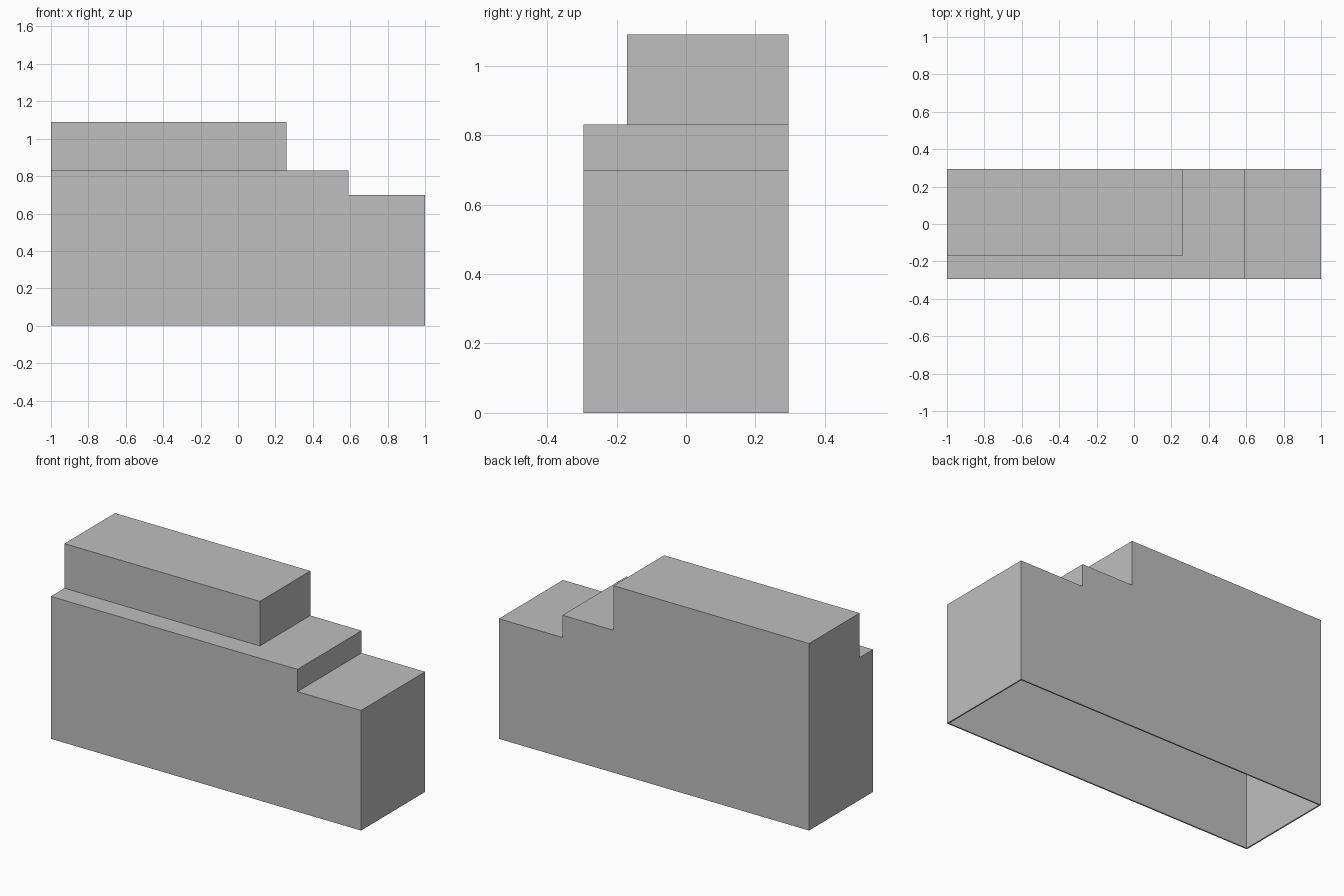
import bpy
import bmesh

if "Cube" in bpy.data.objects:
    bpy.data.objects.remove(bpy.data.objects["Cube"], do_unlink=True)

HALF_DEPTH = 0.295
TIERS = {"low": 0.70, "middle": 0.83, "top": 1.09}
STEP_X, TOWER_X, TOWER_Y = 0.59, 0.26, -0.17
WALL = 0.008

# Plain grey for the whole building
grey = bpy.data.materials.new("plain grey")
grey.use_nodes = True
colour = (0.52, 0.52, 0.52, 1)
grey.diffuse_color = colour
grey.node_tree.nodes["Principled BSDF"].inputs["Base Color"].default_value = colour

# Stepped front profile, pushed back to full depth
bm = bmesh.new()
profile = [(-1, 0), (1, 0), (1, TIERS["low"]), (STEP_X, TIERS["low"]),
           (STEP_X, TIERS["middle"]), (-1, TIERS["middle"])]
front = bm.faces.new([bm.verts.new((x, -HALF_DEPTH, z)) for x, z in profile])
pushed = bmesh.ops.extrude_face_region(bm, geom=[front], use_keep_orig=True)["geom"]
bmesh.ops.translate(bm, vec=(0, 2 * HALF_DEPTH, 0),
                    verts=[v for v in pushed if isinstance(v, bmesh.types.BMVert)])
bmesh.ops.recalc_face_normals(bm, faces=bm.faces)

# Cut the footprint of the upper storey and raise it
for point, normal in (((TOWER_X, 0, 0), (1, 0, 0)), ((0, TOWER_Y, 0), (0, 1, 0))):
    bmesh.ops.bisect_plane(bm, geom=bm.verts[:] + bm.edges[:] + bm.faces[:],
                           plane_co=point, plane_no=normal)
footprint = []
for face in bm.faces:
    c = face.calc_center_median()
    if face.normal.z > 0.9 and c.z > 0.8 and c.x < TOWER_X and c.y > TOWER_Y:
        footprint.append(face)
raised = bmesh.ops.extrude_discrete_faces(bm, faces=footprint)["faces"]
bmesh.ops.translate(bm, vec=(0, 0, TIERS["top"] - TIERS["middle"]),
                    verts=list({v for f in raised for v in f.verts}))

# Open the underside and merge flush faces
bmesh.ops.recalc_face_normals(bm, faces=bm.faces)
underside = [f for f in bm.faces if f.calc_center_median().z < 0.001]
bmesh.ops.delete(bm, geom=underside, context="FACES")
bmesh.ops.dissolve_limit(bm, angle_limit=0.01, verts=bm.verts, edges=bm.edges)

mesh = bpy.data.meshes.new("stepped_building")
bm.to_mesh(mesh)
bm.free()
mesh.materials.append(grey)
building = bpy.data.objects.new("stepped_building", mesh)
bpy.context.collection.objects.link(building)

# Thin walls grown inward
shell = building.modifiers.new("thin walls", "SOLIDIFY")
shell.thickness = WALL
shell.offset = -1
shell.use_even_offset = True
